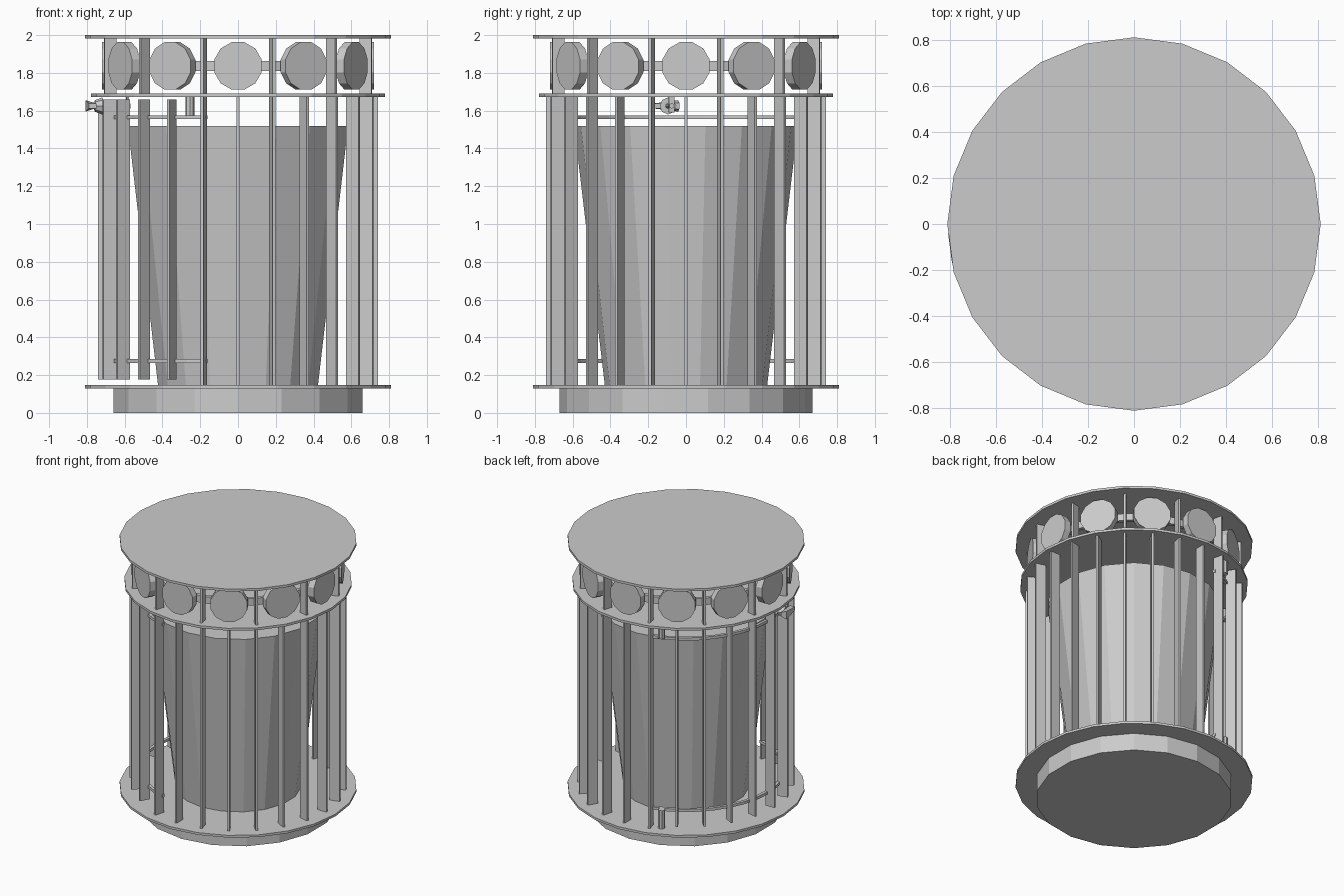
import bpy, bmesh
from math import sin, cos, pi, radians
from mathutils import Matrix, Vector

if "Cube" in bpy.data.objects:
    bpy.data.objects.remove(bpy.data.objects["Cube"], do_unlink=True)

grey = bpy.data.materials.new("plain_grey")
grey.use_nodes = True
GREY = (0.6, 0.6, 0.6, 1)
grey.diffuse_color = GREY
grey.node_tree.nodes["Principled BSDF"].inputs["Base Color"].default_value = GREY


def finish(name, bm):
    bmesh.ops.recalc_face_normals(bm, faces=bm.faces)
    mesh = bpy.data.meshes.new(name)
    bm.to_mesh(mesh)
    bm.free()
    mesh.materials.append(grey)
    obj = bpy.data.objects.new(name, mesh)
    bpy.context.collection.objects.link(obj)
    return obj


def around(deg, radius, z):
    """Frame on the circle: 0 is the front, 90 the -x side; local -y points outward."""
    return Matrix.Rotation(-radians(deg), 4, "Z") @ Matrix.Translation((0, -radius, z))


def add_cone(bm, r0, r1, depth, sides, matrix):
    bmesh.ops.create_cone(bm, cap_ends=True, segments=sides, radius1=r0,
                          radius2=r1, depth=depth, matrix=matrix)


def add_box(bm, size, matrix):
    bmesh.ops.create_cube(bm, size=1, matrix=matrix @ Matrix.Diagonal((*size, 1)))


def drum(name, r0, r1, z0, z1, sides, x=0, y=0):
    bm = bmesh.new()
    add_cone(bm, r0, r1, z1 - z0, sides, Matrix.Translation((x, y, (z0 + z1) / 2)))
    return finish(name, bm)


def band(name, r0, r1, z0, z1, start, end, steps):
    """Rectangular section swept along an arc, closed when it is a full turn."""
    bm = bmesh.new()
    full = end - start == 360
    loops = []
    for i in range(steps if full else steps + 1):
        a = radians(start + (end - start) * i / steps)
        loops.append([bm.verts.new((-r * sin(a), -r * cos(a), z))
                      for r, z in ((r0, z0), (r1, z0), (r1, z1), (r0, z1))])
    pairs = list(zip(loops, loops[1:]))
    if full:
        pairs.append((loops[-1], loops[0]))
    else:
        bm.faces.new(loops[0])
        bm.faces.new(loops[-1])
    for a, b in pairs:
        for k in range(4):
            m = (k + 1) % 4
            bm.faces.new((a[k], a[m], b[m], b[k]))
    return finish(name, bm)


# Stacked plates and the tapered inner bin
drum("foot", 0.67, 0.67, 0, 0.13, 18)
drum("base_plate", 0.81, 0.81, 0.13, 0.147, 24)
drum("inner_bin", 0.43, 0.592, 0.147, 1.52, 18)
drum("middle_plate", 0.778, 0.778, 1.672, 1.69, 24)
drum("lid_plate", 0.81, 0.81, 1.982, 2.0, 24)

# Upright slats: every second one reaches the lid, the -x side ones form the door
fixed, door = bmesh.new(), bmesh.new()
for i in range(24):
    angle = i * 15
    is_door = 30 <= angle <= 150
    z0 = 0.178 if is_door else 0.14
    z1 = 1.66 if is_door else 1.675
    add_box(door if is_door else fixed, (0.016, 0.075, z1 - z0),
            around(angle, 0.703, (z0 + z1) / 2))
    if i % 2:
        add_box(fixed, (0.016, 0.065, 0.3), around(angle, 0.70, 1.835))
finish("fixed_slats", fixed)
finish("door_slats", door)

# Door rails
for label, z in (("lower", 0.275), ("upper", 1.565)):
    band(label + "_door_rail", 0.662, 0.684, z - 0.01, z + 0.01, 14, 166, 16)

# Hinge pins
for label, z0, z1 in (("lower", 0.147, 0.285), ("upper", 1.575, 1.672)):
    drum(label + "_hinge_pin", 0.024, 0.024, z0, z1, 8, -0.255, 0.655)

# Round medallions and the hoop joining them
bm = bmesh.new()
turn = Matrix.Rotation(pi / 2, 4, "X") @ Matrix.Rotation(pi / 12, 4, "Z")
for i in range(12):
    add_cone(bm, 0.13, 0.13, 0.05, 12, around(i * 30, 0.695, 1.837) @ turn)
finish("medallions", bm)
band("medallion_hoop", 0.645, 0.672, 1.81, 1.862, 0, 360, 24)

# Door latch: turn handle, spindle and inner catch
latch = around(82.5, 0, 1.625)
bm = bmesh.new()
add_cone(bm, 0.045, 0.03, 0.04, 8,
         latch @ Matrix.Translation((0, -0.745, 0)) @ Matrix.Rotation(pi / 2, 4, "X"))
grip = latch @ Matrix.Translation((0, -0.785, 0))
add_box(bm, (0.13, 0.04, 0.06), grip)
for v in bm.verts[-8:]:
    p = grip.inverted() @ v.co
    v.co = grip @ Vector((p.x, p.y, p.z * (0.45 if p.x > 0 else 0.55)))
finish("latch_handle", bm)
bm = bmesh.new()
add_cone(bm, 0.014, 0.014, 0.17, 8,
         latch @ Matrix.Translation((0, -0.66, 0)) @ Matrix.Rotation(pi / 2, 4, "X"))
add_box(bm, (0.03, 0.012, 0.09), latch @ Matrix.Translation((0, -0.59, 0.01)))
finish("latch_spindle", bm)
